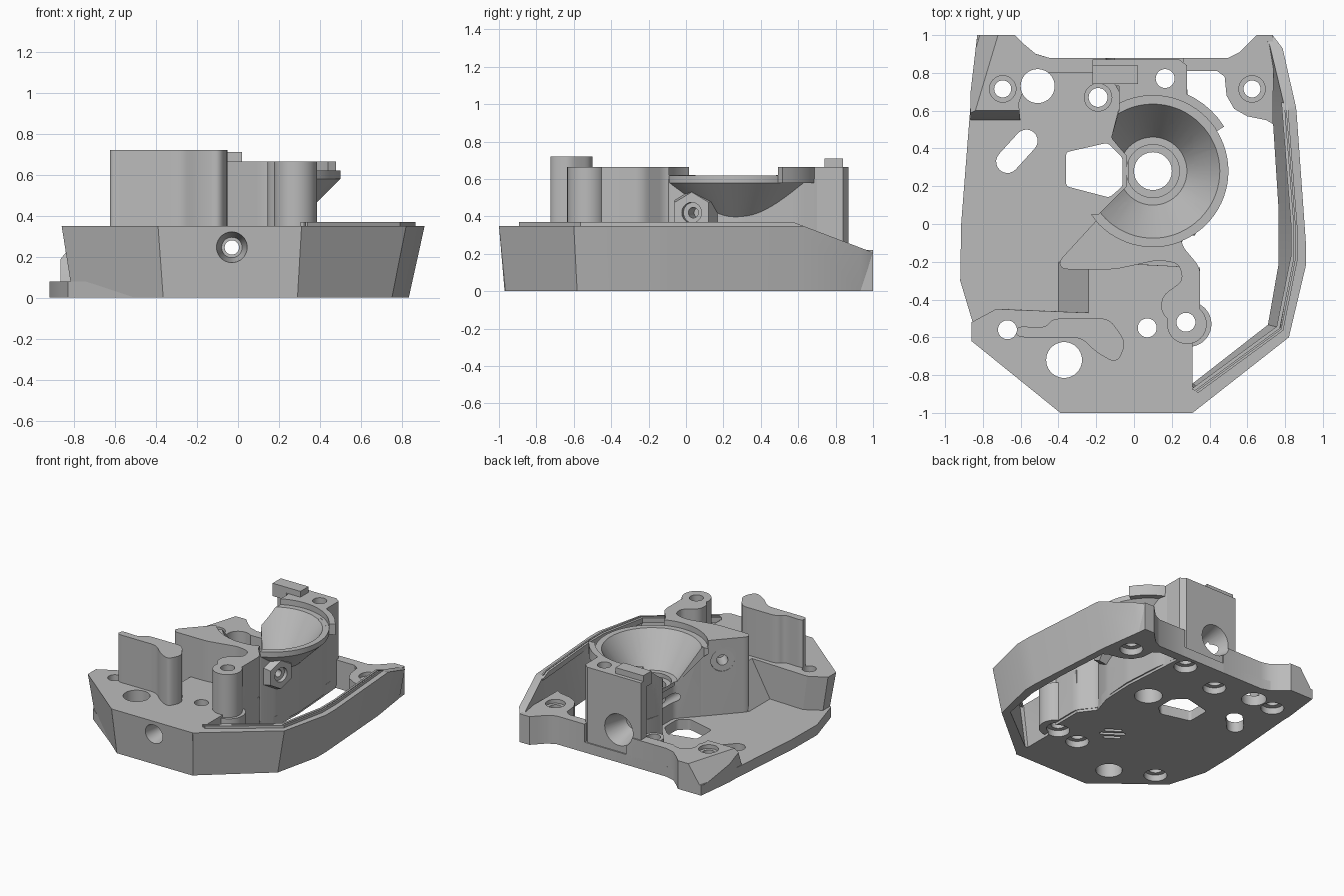
import bpy, bmesh, math
from mathutils import Matrix, Vector

cube = bpy.data.objects.get("Cube")
if cube:
    bpy.data.objects.remove(cube)

grey = bpy.data.materials.new("plain_grey")
grey.use_nodes = True
grey.diffuse_color = (0.5, 0.5, 0.5, 1)
grey.node_tree.nodes["Principled BSDF"].inputs["Base Color"].default_value = (0.5, 0.5, 0.5, 1)
parts, cutters = [], []


def add(name, bm, group):
    bmesh.ops.recalc_face_normals(bm, faces=bm.faces)
    mesh = bpy.data.meshes.new(name)
    bm.to_mesh(mesh)
    bm.free()
    mesh.materials.append(grey)
    obj = bpy.data.objects.new(name, mesh)
    bpy.context.scene.collection.objects.link(obj)
    group.append(obj)
    return obj


def soften(poly, r):
    # Round every corner of a polygon with a short quadratic curve
    out = []
    for i, p in enumerate(poly):
        p = Vector(p)
        a, b = Vector(poly[i - 1]) - p, Vector(poly[(i + 1) % len(poly)]) - p
        a, b = (p + v.normalized() * min(r, v.length * 0.45) for v in (a, b))
        for k in range(6):
            t = k / 5
            out.append(a * (1 - t) ** 2 + p * 2 * t * (1 - t) + b * t * t)
    return out


def prism(name, poly, z0, z1, group=parts, soft=0, taper=(1, 1), planes=()):
    # Extruded outline, optionally drawn in at the foot and trimmed by planes
    if soft:
        poly = soften(poly, soft)
    bm = bmesh.new()
    top = [bm.verts.new((x, y, z1)) for x, y in poly]
    low = [bm.verts.new((x * taper[0], y * (taper[1] if y < -.53 else 1), z0)) for x, y in poly]
    bm.faces.new(top)
    bm.faces.new(low[::-1])
    for i in range(len(poly)):
        bm.faces.new((top[i - 1], low[i - 1], low[i], top[i]))
    for point, normal in planes:
        bmesh.ops.bisect_plane(bm, geom=bm.verts[:] + bm.edges[:] + bm.faces[:],
                               plane_co=point, plane_no=normal, clear_outer=True)
        bmesh.ops.holes_fill(bm, edges=[e for e in bm.edges if e.is_boundary])
    return add(name, bm, group)


def rod(name, a, b, r1, r2=None, sides=40, group=cutters):
    # Cylinder or cone from point a to point b
    a, b = Vector(a), Vector(b)
    bm = bmesh.new()
    turn = (b - a).to_track_quat('Z', 'Y').to_matrix().to_4x4()
    bmesh.ops.create_cone(bm, cap_ends=True, segments=sides, radius1=r1,
                          radius2=r1 if r2 is None else r2, depth=(b - a).length,
                          matrix=Matrix.Translation((a + b) / 2) @ turn)
    return add(name, bm, group)


def lathe(name, profile, centre, group):
    bm = bmesh.new()
    n = 72
    rings = [[bm.verts.new((centre[0] + r * math.cos(math.tau * i / n),
                            centre[1] + r * math.sin(math.tau * i / n), z))
              for i in range(n)] for r, z in profile]
    bm.faces.new(rings[0])
    bm.faces.new(rings[-1])
    for a, b in zip(rings, rings[1:]):
        for i in range(n):
            bm.faces.new((a[i - 1], a[i], b[i], b[i - 1]))
    return add(name, bm, group)


def stadium(a, b, r):
    a, b = Vector(a), Vector(b)
    base = math.atan2(b.y - a.y, b.x - a.x)
    pts = []
    for c, start in ((b, base - math.pi / 2), (a, base + math.pi / 2)):
        pts += [c + Vector((math.cos(start + math.pi * k / 10),
                            math.sin(start + math.pi * k / 10))) * r for k in range(11)]
    return pts


BOWL = (0.1, 0.28)

# Thin floor plate
prism("floor_plate", [(-.83, 1), (-.86, .7), (-.915, 0), (-.92, -.3), (-.86, -.5), (-.83, -.6),
      (-.36, -.965), (.28, -.965), (.28, -.64), (.34, -.5), (.34, -.23), (.25, -.11), (.3, .05),
      (.31, .3), (.29, .6), (.27, .88), (-.45, .88), (-.55, .91), (-.63, 1)], 0, .08)

# Front block with its side ramp
prism("front_block", [(-.86, -.62), (-.39, -1), (.31, -1), (.31, -.62), (.35, -.4), (.35, -.23),
      (-.24, -.2), (-.24, -.47), (-.73, -.45), (-.86, -.52)], 0, .35, taper=(.935, .97))
prism("side_ramp", [(-.4, -.475), (-.2, -.475), (-.2, -.2), (-.4, -.2)], .02, .35,
      planes=[((-.4, 0, .08), (-.27, 0, .16))])

# Outer side wall, falling away towards the back, with a twin raised lip
slope = ((0, .58, .367), (0, .16, .42))
prism("side_wall", [(.3, -1), (.31, -1), (.82, -.6), (.91, -.22), (.91, -.1), (.86, .6), (.81, .93),
      (.76, 1), (.71, 1), (.74, .95), (.8, .6), (.835, .1), (.835, -.22), (.775, -.55), (.34, -.87),
      (.3, -.86)], 0, .35, taper=(.915, .97), planes=[slope])
lip = [(.35, -.9), (.80, -.57), (.875, -.2), (.875, -.02), (.825, .62)]
for name, near, far in (("outer_lip", .01, .022), ("inner_lip", .028, .045)):
    outer = [(x - near, y + near * .6) for x, y in lip]
    inner = [(x - far, y + far * .6) for x, y in lip]
    prism(name, outer + inner[::-1], .33, .37, planes=[slope])

# Back corners
prism("back_left_tab", [(.26, .88), (.5, .88), (.56, .91), (.61, .96), (.65, 1), (.735, 1), (.74, .93),
      (.735, .53), (.7, .55), (.6, .57), (.53, .61), (.49, .68), (.48, .78), (.44, .81), (.26, .81)],
      0, .22)
prism("back_right_shelf", [(-.83, 1), (-.865, .7), (-.865, .53), (-.6, .53), (-.61, .64), (-.55, .8),
      (-.1, .8), (-.1, .88), (-.45, .88), (-.52, .9), (-.58, .95), (-.63, 1)], 0, .22,
      planes=[((0, .6, .22), (0, -.14, .05)), ((-.72, 1, .22), (-.16, .048, .11))])

# Raised body carrying the bowl
prism("raised_body", [(-.4, -.2), (-.38, -.24), (-.1, -.24), (.13, -.19), (.24, -.21), (.26, -.3),
      (.15, -.38), (.14, -.46), (.2, -.53), (.35, -.53), (.35, -.23), (.25, -.11), (.25, .1),
      (-.1, .12), (-.18, .04)], .02, .665, soft=.04)
prism("bowl_support", [(-.18, .04), (.25, -.11), (.3, .05), (.32, .3), (.3, .6), (.26, .8), (-.08, .62),
      (-.12, .46), (-.03, .36), (-.03, .2)], .02, .6, soft=.03)
lathe("bowl", [(.2, .34), (.2, .38), (.4, .58), (.4, .62), (.1, .62)], BOWL, parts)
arc = [math.radians(32 + 7 * k) for k in range(12)]
prism("bowl_guard", [(BOWL[0] + r * math.cos(t), BOWL[1] + r * math.sin(t))
      for r, seq in ((.445, arc), (.38, arc[::-1])) for t in seq], .58, .665)

# Back post and its key
prism("back_post", [(-.22, .87), (.24, .87), (.28, .84), (.28, .55), (.1, .5), (-.12, .46), (-.08, .6),
      (-.08, .7), (-.13, .79), (-.22, .8)], .02, .665)
prism("back_key", [(-.22, .74), (.02, .74), (.02, .84), (-.22, .84)], .61, .71)

# Tall front wall with a rounded end
prism("tall_wall", [(-.625, -.6), (-.625, -.54), (-.47, -.55), (-.43, -.5), (-.13, -.5), (-.04, -.63),
      (-.09, -.74), (-.2, -.68), (-.28, -.6)], .3, .72, soft=.05)

# Screw posts and side nozzle
rod("screw_post", (.28, -.53, .02), (.28, -.53, .665), .105, group=parts)
rod("screw_post_foot", (.29, -.53, .02), (.29, -.53, .33), .12, group=parts)
rod("low_boss", (-.19, .67, .02), (-.19, .67, .16), .075, group=parts)
rod("side_nozzle", (.12, .1, .42), (.35, .03, .42), .2, .11, sides=6, group=parts)

# Cutters: vertical holes, the small ones widened underneath
for x, y, r in ((-.37, -.72, .095), (-.67, -.56, .05), (.07, -.55, .05), (.275, -.52, .05),
                (-.51, .73, .09), (-.695, .715, .045), (-.19, .67, .05), (.165, .77, .05),
                (.625, .715, .045)):
    rod("hole", (x, y, -.1), (x, y, 1), r)
    if r < .06:
        rod("under_recess", (x, y, -.1), (x, y, .05), .083)
for x in (-.695, .625):
    rod("counterbore", (x, .715, .19), (x, .715, .3), .07)
prism("slot", stadium((-.67, .33), (-.57, .44), .06), -.1, .5, cutters)
prism("window", [(-.36, .2), (-.36, .38), (-.14, .43), (-.06, .35), (-.06, .2), (-.13, .14)],
      -.1, .9, cutters, soft=.02)
# Cutters: bowl cavity and its open side
lathe("cavity", [(.4, .9), (.4, .621), (.355, .621), (.18, .37), (.14, .37), (.14, .34), (.1, .34),
                 (.1, -.1)], BOWL, cutters)
prism("open_side", [(-.19, .05), (-.04, .2), (-.04, .36), (-.125, .46), (-.5, .5), (-.5, .05)],
      .081, .9, cutters)
prism("open_corner", [(-.45, .44), (-.11, .44), (-.12, .46), (-.08, .6), (-.08, .73), (-.45, .73)],
      .24, .9, cutters)
# Cutters: long bore, its end pockets, angled port and nozzle port
rod("bore", (-.03, -1.1, .245), (-.03, 1.1, .245), .035)
rod("front_recess", (-.03, -1.02, .245), (-.03, -.85, .245), .08, .05)
rod("back_recess", (-.03, .9, .25), (-.03, .68, .25), .13, .07)
for r, depth in ((.085, .03), (.04, .16)):
    rod("angled_port", (-.36, .03, .5), (-.29 + depth * .7, -.045 - depth * .7, .5), r)
rod("nozzle_cup", (.32, .039, .42), (.4, .015, .42), .055)
rod("nozzle_port", (.22, .07, .42), (.4, .015, .42), .028)
# Cutters: three slits underneath
for k, half in ((-1, .05), (0, .08), (1, .05)):
    c = Vector((-.05, -.3)) + Vector((.57, .82)) * .05 * k
    d = Vector((-.82, .57)) * half
    prism("slit", stadium(c - d, c + d, .014), -.1, .03, cutters)

# Cut every part, then remove the cutters
for part in parts:
    for c in cutters:
        mod = part.modifiers.new("cut", 'BOOLEAN')
        mod.operation, mod.object, mod.solver = 'DIFFERENCE', c, 'EXACT'
graph = bpy.context.evaluated_depsgraph_get()
for part in parts:
    mesh = bpy.data.meshes.new_from_object(part.evaluated_get(graph))
    part.modifiers.clear()
    part.data = mesh
    mesh.shade_smooth()
    mesh.set_sharp_from_angle(angle=math.radians(30))
for c in cutters:
    bpy.data.objects.remove(c)
